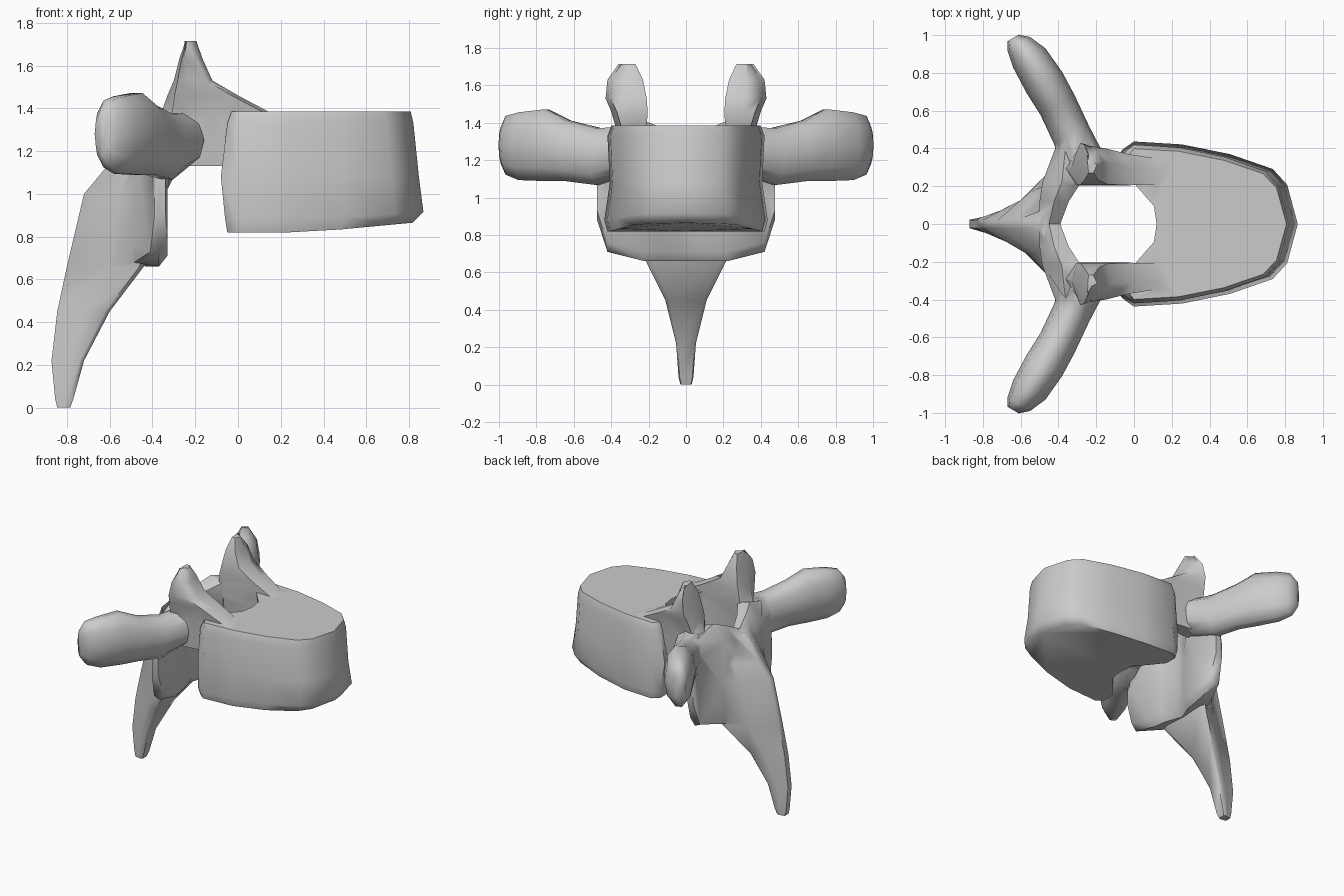
import bpy, bmesh
from math import cos, sin, pi
from mathutils import Vector

if "Cube" in bpy.data.objects:
    bpy.data.objects.remove(bpy.data.objects["Cube"])


def loft(name, rings):
    """Closed solid skinned through equal-length rings of points."""
    bm = bmesh.new()
    vr = [[bm.verts.new(p) for p in r] for r in rings]
    n = len(rings[0])
    for a, b in zip(vr, vr[1:]):
        for i in range(n):
            j = (i + 1) % n
            bm.faces.new((a[i], a[j], b[j], b[i]))
    caps = [bm.faces.new(vr[0]), bm.faces.new(vr[-1])]
    bmesh.ops.triangulate(bm, faces=caps)
    bmesh.ops.recalc_face_normals(bm, faces=bm.faces)
    me = bpy.data.meshes.new(name)
    bm.to_mesh(me)
    bm.free()
    ob = bpy.data.objects.new(name, me)
    bpy.context.collection.objects.link(ob)
    return ob


def pair(name, rings):
    """The same loft on both sides of the y = 0 plane."""
    flipped = [[(x, -y, z) for x, y, z in r] for r in rings]
    return [loft(name + "_left", rings), loft(name + "_right", flipped)]


# Vertebral body: kidney outline, slightly waisted, leaning forward at the bottom
half = [(.12, 0), (.105, .10), (.01, .215), (-.05, .29), (-.05, .38), (.0, .42), (.25, .405),
        (.5, .355), (.72, .28), (.795, .20)]
outline = half + [(.85, 0)] + [(x, -y) for x, y in reversed(half[1:])]
rings = []
for z, sx, sy, back in [(.82, .96, 1.0, 0), (.88, 1.02, 1.04, -.01), (1.08, .995, .97, -.03),
                        (1.33, .965, 1.0, 0), (1.385, .95, .95, .02)]:
    tilt = .09 * (1.1 - z) / .28 if z < 1.05 else 0
    rings.append([(x * sx if x > .2 else x + (back if x < 0 else 0), y * sy,
                   z + tilt * max(0, x - .35)) for x, y in outline])
body = loft("vertebra", rings)
parts = []

# Pedicles rising into the upper articular horns: z, x0, x1, y0, y1
horn = [(1.13, -.32, .0, .24, .36), (1.25, -.36, .10, .225, .37), (1.375, -.36, .16, .21, .375),
        (1.46, -.33, .0, .205, .40), (1.53, -.30, -.12, .21, .43), (1.63, -.275, -.165, .23, .42),
        (1.715, -.245, -.195, .27, .36)]
rings = []
for z, x0, x1, y0, y1 in horn:
    c, d = (x0 + x1) / 2, (y0 + y1) / 2
    rings.append([(x0, d, z), (x0 * .8 + c * .2, y0, z), (x1 - .02, y0, z), (x1, d, z),
                  (x1 - .03, y1 - .03, z), (c - .03, y1 - .015, z), (x0 * .8 + c * .2, y1, z)])
parts += pair("pedicle_horn", rings)

# Transverse processes: swept ovals, club-shaped at the tip
side = Vector((.86, .5, 0))
path = [(-.27, .30, 1.25, .13, .13), (-.33, .47, 1.22, .105, .155), (-.405, .63, 1.25, .105, .165),
        (-.475, .75, 1.28, .11, .195), (-.555, .88, 1.275, .10, .185), (-.61, .955, 1.28, .07, .16),
        (-.64, .985, 1.28, .035, .10)]
rings = []
for x, y, z, w, h in path:
    ring = []
    for i in range(10):
        a = 2 * pi * i / 10
        p = Vector((x, y, z)) + side * (w * cos(a))
        ring.append((p.x, p.y, z + h * sin(a) * 1.03))
    rings.append(ring)
parts += pair("transverse_process", rings)

# Lamina with the lower articular plates: y, back x, front x, bottom z, top z
lam = [(.475, -.39, -.34, .88, 1.12), (.42, -.41, -.31, .71, 1.34), (.22, -.485, -.28, .66, 1.41),
       (.12, -.50, -.345, .66, 1.37), (0, -.51, -.39, .66, 1.31)]
lam += [(-y, *r) for y, *r in reversed(lam[:-1])]
rings = []
for y, xb, xf, z0, z1 in lam:
    low = min(xf, -.33)
    rings.append([(xb, y, z0 + .02), (low - .04, y, z0), (low, y, z0 + .05), (low, y, 1.02),
                  (xf, y, 1.12), (xf, y, z1 - .03), ((xb + xf) / 2, y, z1), (xb, y, z1 - .1)])
parts.append(loft("lamina", rings))

# Spinous process: wedge sections tapering down and back: z, back x, front x, front half width
spine = [(0, -.845, -.785, .03), (.04, -.855, -.77, .04), (.22, -.872, -.72, .053),
         (.45, -.845, -.60, .11), (.66, -.80, -.44, .215), (1.0, -.72, -.42, .29),
         (1.12, -.62, -.42, .28), (1.29, -.50, -.42, .19)]
rings = []
for z, xb, xf, w in spine:
    xm, wm = xb * .45 + xf * .55, .025 + .53 * (w - .025)
    rings.append([(xb, -.022, z), (xm, -wm, z), (xf - .02, -w, z), (xf, -w * .85, z),
                  (xf, w * .85, z), (xf - .02, w, z), (xm, wm, z), (xb, .022, z)])
parts.append(loft("spinous_process", rings))

# Fuse everything into one bone
bpy.context.view_layer.objects.active = body
for p in parts:
    mod = body.modifiers.new("fuse", 'BOOLEAN')
    mod.operation = 'UNION'
    mod.solver = 'EXACT'
    mod.object = p
    bpy.ops.object.modifier_apply(modifier=mod.name)
    bpy.data.objects.remove(p, do_unlink=True)

bpy.ops.object.select_all(action='DESELECT')
body.select_set(True)
bpy.ops.object.shade_smooth_by_angle(angle=1.0)
